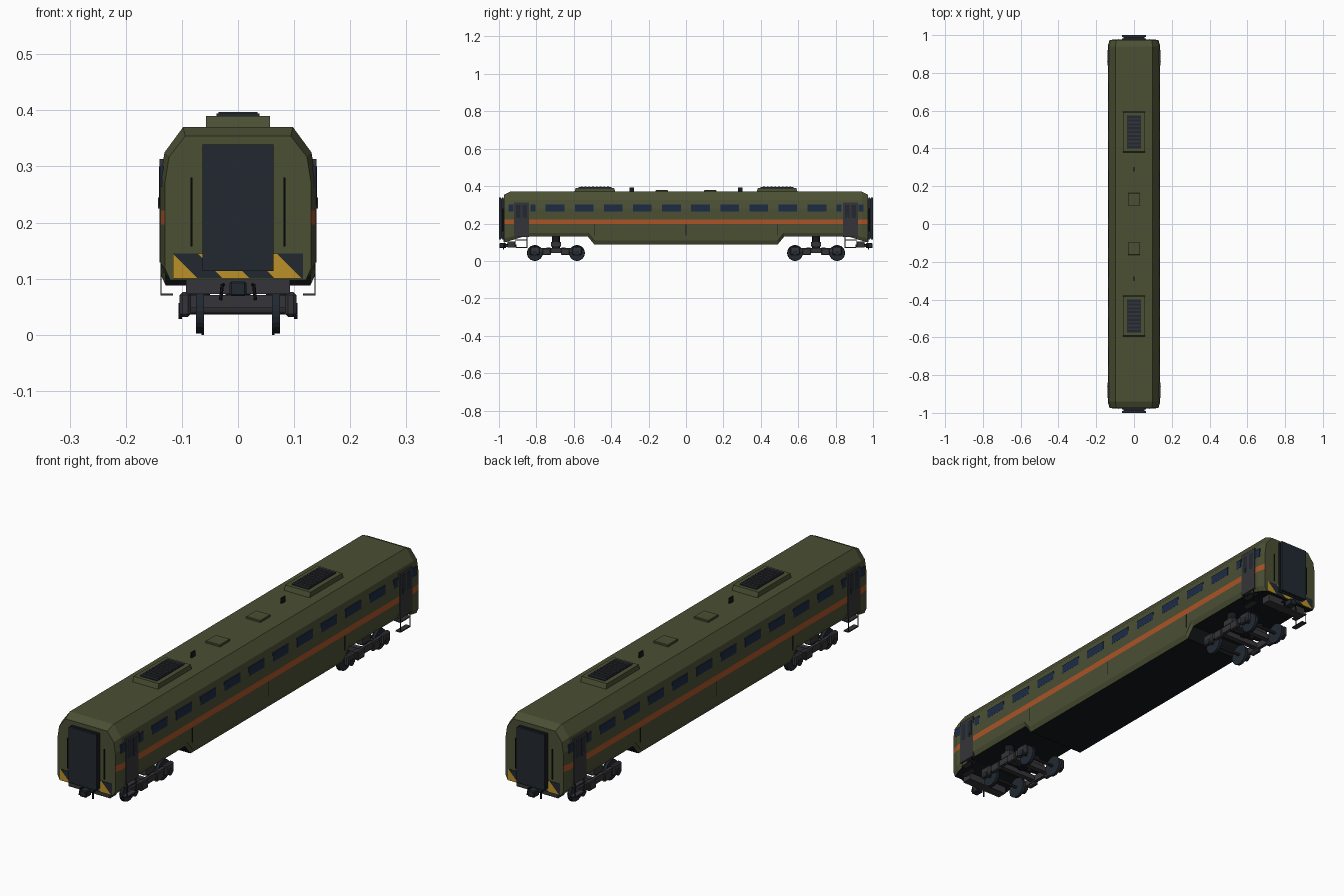
import bpy, bmesh, math
from mathutils import Matrix, Vector

if "Cube" in bpy.data.objects:
    bpy.data.objects.remove(bpy.data.objects["Cube"])


def material(name, rgb):
    m = bpy.data.materials.new(name)
    m.diffuse_color = (*rgb, 1)
    m.use_nodes = True
    m.node_tree.nodes["Principled BSDF"].inputs["Base Color"].default_value = m.diffuse_color
    return m


OLIVE = material("olive paint", (0.07, 0.08, 0.034))
ORANGE = material("orange stripe", (0.40, 0.09, 0.02))
YELLOW = material("hazard yellow", (0.50, 0.28, 0.02))
NAVY = material("dark rubber", (0.016, 0.022, 0.031))
GLASS = material("window glass", (0.012, 0.025, 0.06))
GREY = material("dark grey metal", (0.036, 0.036, 0.041))
BLACK = material("underside black", (0.008, 0.009, 0.011))
SIGNS = (-1, 1)


def finish(name, bm, *mats):
    bmesh.ops.recalc_face_normals(bm, faces=bm.faces)
    me = bpy.data.meshes.new(name)
    bm.to_mesh(me)
    bm.free()
    for m in mats:
        me.materials.append(m)
    ob = bpy.data.objects.new(name, me)
    bpy.context.collection.objects.link(ob)
    return ob


def boxes(name, items, mat, bevel=0):
    """One object from a list of (centre, size) boxes."""
    bm = bmesh.new()
    for c, s in items:
        bmesh.ops.create_cube(bm, size=1, matrix=Matrix.Translation(c) @ Matrix.Diagonal((*s, 1)))
    ob = finish(name, bm, mat)
    if bevel:
        mod = ob.modifiers.new("bevel", 'BEVEL')
        mod.width, mod.segments = bevel, 1
    return ob


def cylinders(name, items, mat, sides=20):
    """One object from a list of (start, end, radius) cylinders."""
    bm = bmesh.new()
    for a, b, r in items:
        a, b = Vector(a), Vector(b)
        rot = (b - a).to_track_quat('Z', 'Y').to_matrix().to_4x4()
        bmesh.ops.create_cone(bm, cap_ends=True, segments=sides, radius1=r, radius2=r,
                              depth=(b - a).length, matrix=Matrix.Translation((a + b) / 2) @ rot)
    return finish(name, bm, mat)


# Body shell: cross-sections lofted along y
def section(y, zb, end=False):
    i = 0.008 if end else 0
    half = [(0.129 - i, zb), (0.138 - i, zb + 0.02), (0.138 - i, 0.197), (0.138 - i, 0.222),
            (0.138 - i, 0.28 - i), (0.131 - i, 0.325 - i), (0.098 - i / 2, 0.37 - 2 * i)]
    return [(x, y, z) for x, z in half] + [(-x, y, z) for x, z in reversed(half)]


stations = [(0.974, 0.098, True), (0.94, 0.108, False), (0.87, 0.13, False),
            (0.525, 0.13, False), (0.49, 0.088, False)]
stations = [(-y, z, e) for y, z, e in stations] + stations[::-1]
bm = bmesh.new()
rings = [[bm.verts.new(p) for p in section(*s)] for s in stations]
for a, b in zip(rings, rings[1:]):
    for k in range(14):
        n = (k + 1) % 14
        f = bm.faces.new((a[k], a[n], b[n], b[k]))
        f.material_index = 1 if k in (2, 10) else 2 if k == 13 else 0
bm.faces.new(rings[0])
bm.faces.new(rings[-1])
finish("carriage_body", bm, OLIVE, ORANGE, BLACK)

# Side windows, doors, panel seams
boxes("side_windows", [((s * 0.1345, -0.7 + 0.1556 * i, 0.2825), (0.008, 0.1, 0.036))
                       for s in SIGNS for i in range(10)], GLASS)
boxes("small_windows", [((s * 0.1345, e * y, 0.2825), (0.008, 0.028, 0.036))
                        for s in SIGNS for e in SIGNS for y in (0.818, 0.935)], GLASS)
boxes("doors", [((s * 0.134, e * 0.88, 0.221), (0.012, 0.08, 0.184)) for s in SIGNS for e in SIGNS], GREY)
boxes("door_windows", [((s * 0.1395, e * (0.88 + d), 0.265), (0.0024, 0.024, 0.07))
                       for s in SIGNS for e in SIGNS for d in (-0.018, 0.018)], NAVY)
boxes("door_handles", [((s * 0.141, e * 0.862, 0.235), (0.003, 0.004, 0.02)) for s in SIGNS for e in SIGNS], GREY)
boxes("panel_seams", [((s * 0.1375, y, 0.165), (0.002, 0.003, 0.06)) for s in SIGNS for y in (-0.49, 0, 0.49)], BLACK)

# Door steps with hangers
boxes("door_steps", [((s * 0.127, e * 0.88, z), (0.022, 0.065, 0.004))
                     for s in SIGNS for e in SIGNS for z in (0.072, 0.112)], GREY)
boxes("step_hangers", [((s * 0.137, e * y, 0.1), (0.002, 0.003, 0.06))
                       for s in SIGNS for e in SIGNS for y in (0.85, 0.91)], BLACK)

# Gangway connections and end details
boxes("gangway_bellows", [((0, e * 0.977, 0.2265), (0.112, 0.026, 0.213)) for e in SIGNS], BLACK)
boxes("gangway_frames", [((0, e * y, 0.2265), (0.126, t, 0.225))
                         for e in SIGNS for y, t in ((0.995, 0.01), (0.98, 0.006))], NAVY)
cylinders("end_grab_rails", [((s * 0.083, e * 0.978, 0.157), (s * 0.083, e * 0.978, 0.28), 0.002)
                             for s in SIGNS for e in SIGNS], BLACK, 6)

# Hazard panels with slanted yellow bars
boxes("hazard_panels", [((0, e * 0.974, 0.1225), (0.232, 0.004, 0.045)) for e in SIGNS], NAVY)
bm = bmesh.new()
for e in SIGNS:
    y = e * 0.9768
    for x in (-0.071, 0.0215, 0.114):
        pts = [(x - 0.045, 0.145), (x - 0.093, 0.145), (x - 0.048, 0.1), (x, 0.1)]
        if x < -0.05:
            pts = [(-0.116, 0.145), (-0.116, 0.1), (x, 0.1)]
        bm.faces.new([bm.verts.new((e * -px, y, pz)) for px, pz in pts])
finish("hazard_stripes", bm, YELLOW)

# Headstocks, couplers and hoses
boxes("headstocks", [((0, e * 0.935, 0.088), (0.186, 0.04, 0.03)) for e in SIGNS], GREY)
boxes("coupler_heads", [((0, e * 0.98, 0.082), (0.03, 0.036, 0.026)) for e in SIGNS], NAVY, 0.003)
boxes("coupler_shanks", [((0, e * 0.94, 0.082), (0.016, 0.07, 0.014)) for e in SIGNS], GREY)
cylinders("brake_hoses", [seg for s in SIGNS for e in SIGNS for seg in (
    ((s * 0.026, e * 0.95, 0.09), (s * 0.028, e * 0.972, 0.086), 0.003),
    ((s * 0.028, e * 0.972, 0.09), (s * 0.031, e * 0.976, 0.062), 0.003))], BLACK, 8)

# Roof units, hatches and fins
for i, e in enumerate(SIGNS):
    bm = bmesh.new()
    lo = [bm.verts.new((x * 0.057, e * 0.487 + y * 0.11, 0.366)) for x, y in ((-1, -1), (1, -1), (1, 1), (-1, 1))]
    hi = [bm.verts.new((v.co.x, e * 0.487 + (v.co.y - e * 0.487) * 0.93, 0.39)) for v in lo]
    bm.faces.new(lo)
    bm.faces.new(hi)
    for k in range(4):
        n = (k + 1) % 4
        bm.faces.new((lo[k], lo[n], hi[n], hi[k]))
    finish(f"roof_unit_{i + 1}", bm, OLIVE)
    boxes(f"roof_grille_{i + 1}", [((0, e * 0.487, 0.391), (0.076, 0.176, 0.006))], NAVY)
    boxes(f"roof_louvres_{i + 1}", [((0, e * 0.487 - 0.07 + 0.02 * k, 0.3945), (0.07, 0.009, 0.005))
                                    for k in range(8)], GREY)
boxes("roof_hatches", [((0, e * 0.13, 0.372), (0.066, 0.066, 0.012)) for e in SIGNS], OLIVE, 0.002)
boxes("roof_fins", [((0, e * 0.29, 0.38), (0.006, 0.025, 0.024)) for e in SIGNS], BLACK)

# Bogies: wheelsets, side frames, axle boxes, springs, bolster
for i, e in enumerate(SIGNS):
    axles = (e * 0.583, e * 0.808)
    mid = e * 0.6955
    cylinders(f"wheels_{i + 1}", [w for y in axles for s in SIGNS for w in (
        ((s * 0.062, y, 0.0425), (s * 0.075, y, 0.0425), 0.0405),
        ((s * 0.061, y, 0.0425), (s * 0.065, y, 0.0425), 0.0425))], NAVY, 24)
    cylinders(f"axles_{i + 1}", [((-0.1, y, 0.0425), (0.1, y, 0.0425), 0.006) for y in axles], GREY, 10)
    boxes(f"bogie_frame_{i + 1}",
          [((s * 0.092, mid, 0.056), (0.014, 0.2, 0.026)) for s in SIGNS] +
          [((0, mid + d, 0.06), (0.18, 0.022, 0.022)) for d in (-0.04, 0.04)], GREY)
    boxes(f"axle_boxes_{i + 1}", [((s * 0.094, y, 0.054), (0.02, 0.052, 0.044))
                                  for s in SIGNS for y in axles], GREY, 0.005)
    cylinders(f"axle_caps_{i + 1}", [((s * 0.1, y, 0.0425), (s * 0.106, y, 0.0425), 0.014)
                                     for s in SIGNS for y in axles], NAVY, 12)
    boxes(f"brake_units_{i + 1}", [((s * 0.096, mid + d, 0.05), (0.016, 0.045, 0.036))
                                   for s in SIGNS for d in (-0.05, 0.05)], GREY, 0.003)
    boxes(f"bolster_{i + 1}", [((0, mid, 0.088), (0.184, 0.052, 0.024))], GREY)
    cylinders(f"air_springs_{i + 1}", [((s * 0.07, mid, 0.07), (s * 0.07, mid, 0.132), 0.02)
                                       for s in SIGNS], BLACK, 16)
    cylinders(f"centre_pivot_{i + 1}", [((0, mid, 0.06), (0, mid, 0.132), 0.022)], BLACK, 16)
